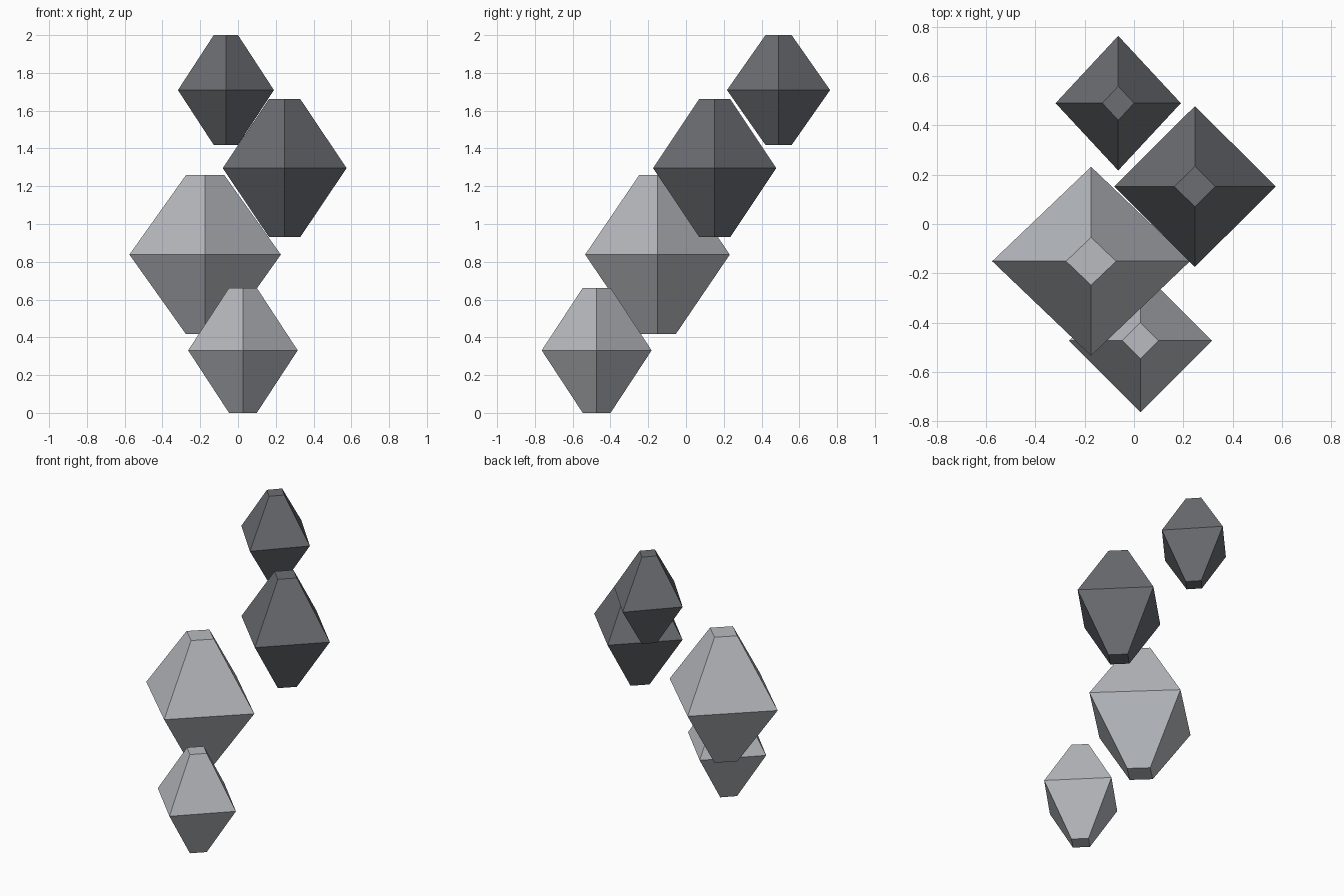
import bpy
import bmesh
from math import cos, sin, pi

cube = bpy.data.objects.get("Cube")
if cube:
    bpy.data.objects.remove(cube, do_unlink=True)


def make_material(name, color):
    mat = bpy.data.materials.new(name)
    mat.use_nodes = True
    mat.diffuse_color = color
    mat.node_tree.nodes["Principled BSDF"].inputs["Base Color"].default_value = color
    return mat


light_grey = make_material("light grey stone", (0.48, 0.495, 0.525, 1))
dark_grey = make_material("dark grey stone", (0.148, 0.155, 0.17, 1))


def make_crystal(name, mat, center, radius_x, radius_y, half_height):
    """Square bipyramid with both tips cut flat, corners on the x and y axes."""
    bm = bmesh.new()
    rings = []
    for z, scale in ((-half_height, 0.253), (0, 1), (half_height, 0.253)):
        rings.append([bm.verts.new((radius_x * scale * cos(i * pi / 2),
                                    radius_y * scale * sin(i * pi / 2), z))
                      for i in range(4)])
    for low, high in zip(rings, rings[1:]):
        for i in range(4):
            j = (i + 1) % 4
            bm.faces.new((low[i], low[j], high[j], high[i]))
    bm.faces.new(rings[0][::-1])
    bm.faces.new(rings[-1])
    bmesh.ops.recalc_face_normals(bm, faces=bm.faces)
    mesh = bpy.data.meshes.new(name)
    bm.to_mesh(mesh)
    bm.free()
    mesh.materials.append(mat)
    obj = bpy.data.objects.new(name, mesh)
    obj.location = center
    bpy.context.collection.objects.link(obj)


# Rising chain of floating crystals, lowest first
make_crystal("lowest_crystal", light_grey, (0.026, -0.473, 0.331), 0.29, 0.291, 0.331)
make_crystal("large_crystal", light_grey, (-0.174, -0.151, 0.838), 0.401, 0.383, 0.421)
make_crystal("upper_crystal", dark_grey, (0.247, 0.152, 1.296), 0.328, 0.326, 0.365)
make_crystal("highest_crystal", dark_grey, (-0.064, 0.49, 1.709), 0.254, 0.273, 0.291)
